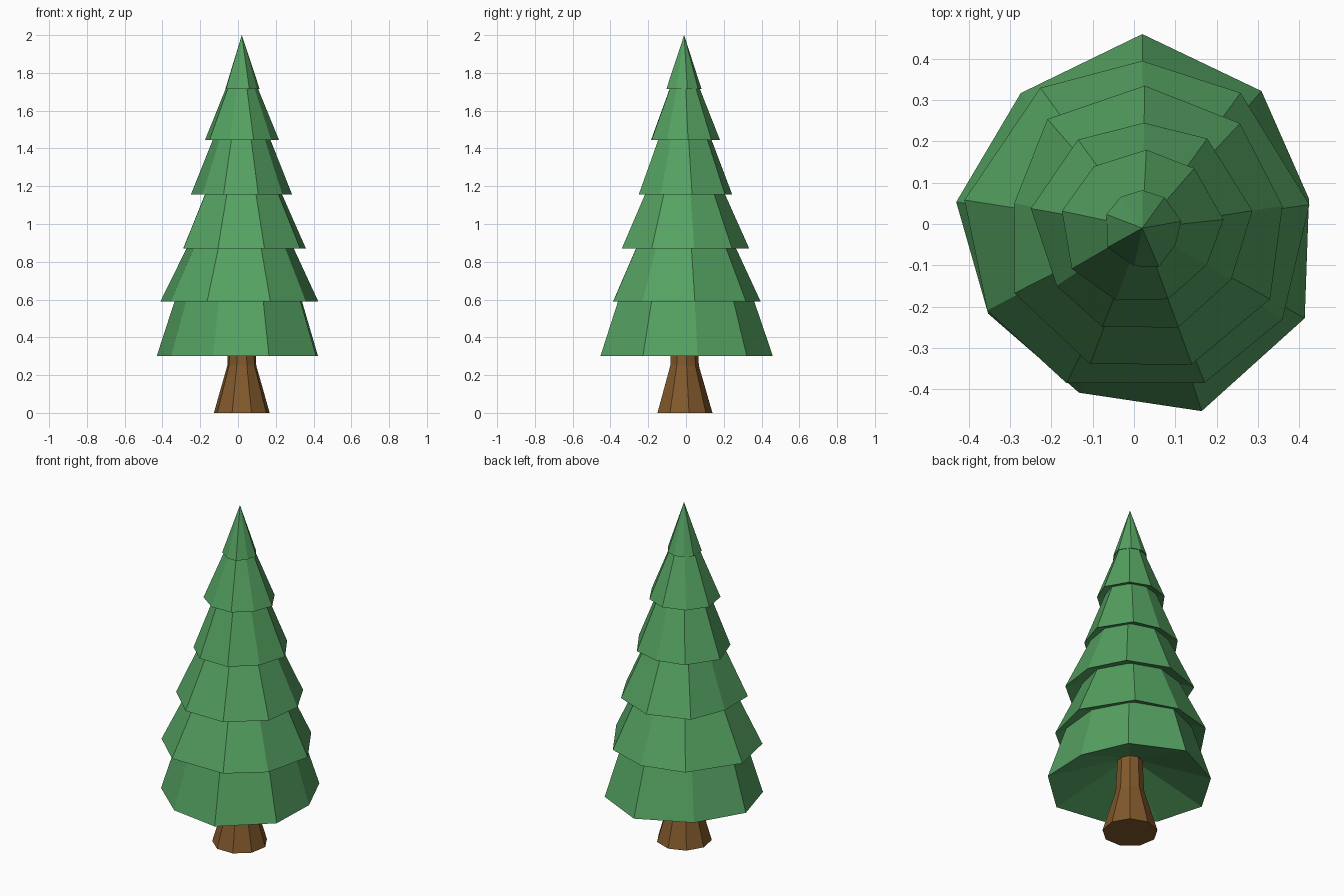
import bpy, bmesh
from math import cos, sin, radians

if "Cube" in bpy.data.objects:
    bpy.data.objects.remove(bpy.data.objects["Cube"])

SIDES = 9
CX, CY = 0.02, -0.01          # trunk axis


def material(name, color):
    m = bpy.data.materials.new(name)
    m.diffuse_color = color
    m.use_nodes = True
    m.node_tree.nodes["Principled BSDF"].inputs["Base Color"].default_value = m.diffuse_color
    return m


def ring(bm, z, radii, turns):
    """One slightly uneven nine-sided loop, starting at the back."""
    verts = []
    for k in range(SIDES):
        a = radians(90 + k * 360 / SIDES + turns[k])
        verts.append(bm.verts.new((CX + radii[k] * cos(a), CY + radii[k] * sin(a), z)))
    return verts


def bridge(bm, low, high):
    for k in range(SIDES):
        j = (k + 1) % SIDES
        bm.faces.new((low[k], low[j], high[j], high[k]))


def fan(bm, loop, z):
    tip = bm.verts.new((CX, CY, z))
    for k in range(SIDES):
        bm.faces.new((loop[k], loop[(k + 1) % SIDES], tip))


def finish(bm, name, mat):
    bmesh.ops.recalc_face_normals(bm, faces=bm.faces)
    mesh = bpy.data.meshes.new(name)
    bm.to_mesh(mesh)
    bm.free()
    mesh.materials.append(mat)
    bpy.context.collection.objects.link(bpy.data.objects.new(name, mesh))


bark = material("bark", (0.22, 0.10, 0.025, 1))
needles = material("needles", (0.09, 0.36, 0.12, 1))

# Flared trunk
bm = bmesh.new()
loops = [ring(bm, z, [r] * SIDES, [0] * SIDES)
         for z, r in ((0, 0.15), (0.25, 0.078), (0.52, 0.065))]
for low, high in zip(loops, loops[1:]):
    bridge(bm, low, high)
bm.faces.new(loops[0])
bm.faces.new(loops[-1])
finish(bm, "trunk", bark)

# Branch tiers: rim height, taper at the next rim, rim radii, rim angle offsets
tiers = [
    (0.30, 0.79, (.47, .44, .455, .427, .427, .466, .45, .41, .44),
     (0, 2, 2, -1, -1, -2, 1, 0, -1)),
    (0.59, 0.68, (.405, .42, .436, .425, .418, .404, .405, .409, .405),
     (0, -4, 1, -2, -6, 2, -3, -2, 4)),
    (0.87, 0.63, (.345, .35, .316, .347, .353, .351, .354, .344, .347),
     (-1, 1, -1, -3, -1, 0, 1, -1, -3)),
    (1.155, 0.57, (.255, .265, .274, .25, .258, .256, .249, .27, .268),
     (-1, -4, 0, 4, -2, 0, 0, -1, 4)),
    (1.445, 0.44, (.19, .19, .199, .197, .186, .183, .18, .198, .192),
     (-3, -2, -2, 0, 0, 0, 0, -4, -1)),
    (1.715, 0, (.092, .092, .093, .096, .094, .102, .09, .096, .092),
     (0, -5, -11, -1, 8, 3, 3, 0, 4)),
]
for i, (z, taper, radii, turns) in enumerate(tiers):
    bm = bmesh.new()
    rim = ring(bm, z, radii, turns)
    # Hollow underside rising toward the trunk
    fan(bm, rim, z + 0.37 * sum(radii) / SIDES)
    if taper:
        # Sloped skirt, tucked a little way into the tier above
        tuck = 1.2
        scale = 1 - (1 - taper) * tuck
        top = ring(bm, z + (tiers[i + 1][0] - z) * tuck, [r * scale for r in radii], turns)
        bridge(bm, rim, top)
        bm.faces.new(top)
    else:
        # Pointed tip
        fan(bm, rim, 2.0)
    finish(bm, f"branch_tier_{i + 1}", needles)
